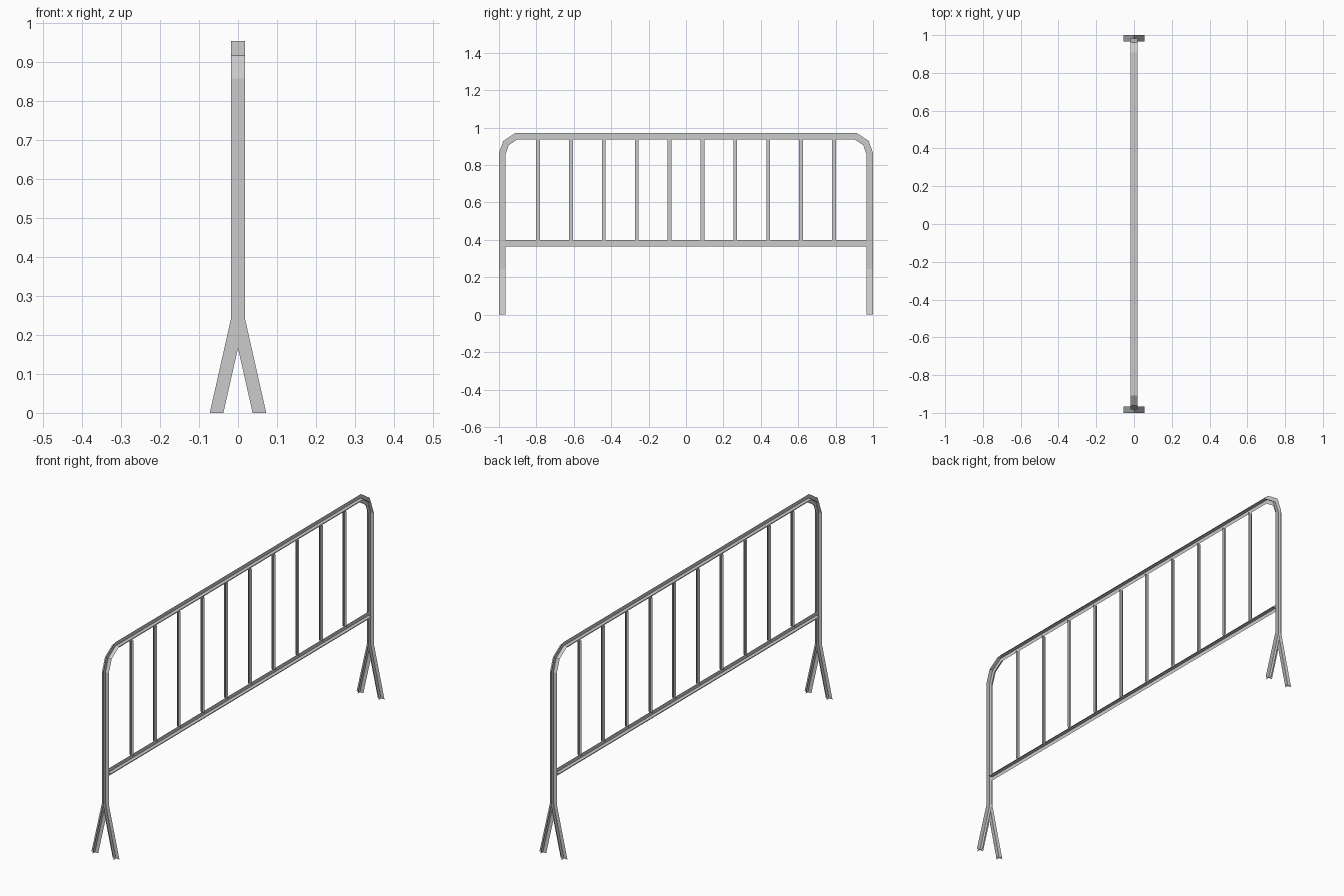
import bpy
from mathutils import Vector

if "Cube" in bpy.data.objects:
    bpy.data.objects.remove(bpy.data.objects["Cube"])

X, Y, Z = Vector((1, 0, 0)), Vector((0, 1, 0)), Vector((0, 0, 1))
R = 0.0175          # half width of main tubes
POST_Y = 0.983
FORK_Z = 0.244


def cross_tube(name, paths, normal, half, end_dir=None):
    """Sweep two crossed flat ribbons along planar paths with mitred bends."""
    verts, faces = [], []
    for path in paths:
        pts = [Vector(p) for p in path]
        dirs = [(b - a).normalized() for a, b in zip(pts, pts[1:])]
        in_plane = []
        for i in range(len(pts)):
            d0, d1 = dirs[max(i - 1, 0)], dirs[min(i, len(dirs) - 1)]
            t = end_dir or (d0 + d1).normalized()
            scale = 1 if end_dir else 1 / t.dot(d0)
            in_plane.append(normal.cross(t) * half * scale)
        for sides in (in_plane, [normal * half] * len(pts)):
            base = len(verts)
            for p, s in zip(pts, sides):
                verts += [p - s, p + s]
            for i in range(len(pts) - 1):
                k = base + 2 * i
                faces.append((k, k + 1, k + 3, k + 2))
    mesh = bpy.data.meshes.new(name)
    mesh.from_pydata([tuple(v) for v in verts], [], faces)
    mesh.update()
    obj = bpy.data.objects.new(name, mesh)
    bpy.context.collection.objects.link(obj)
    return obj


# Outer hoop: posts, chamfered corners and top rail
half_hoop = [(0, -POST_Y, FORK_Z), (0, -POST_Y, 0.859),
             (0, -0.962, 0.918), (0, -0.907, 0.9545)]
hoop = half_hoop + [(x, -y, z) for x, y, z in reversed(half_hoop)]
cross_tube("outer_hoop", [hoop], X, R)

# Lower rail between the posts
end = POST_Y - R
cross_tube("lower_rail", [[(0, -end, 0.381), (0, end, 0.381)]], X, R)

# Ten upright bars
for i in range(10):
    y = -0.791 + i * 1.582 / 9
    cross_tube(f"upright_bar_{i + 1}", [[(0, y, 0.397), (0, y, 0.938)]], X, 0.01)

# Forked feet under each post
for label, y in (("front", -POST_Y), ("back", POST_Y)):
    legs = [[(s * 0.055, y, 0), (0, y, FORK_Z)] for s in (-1, 1)]
    cross_tube(f"{label}_forked_feet", legs, Y, R, end_dir=Z)
